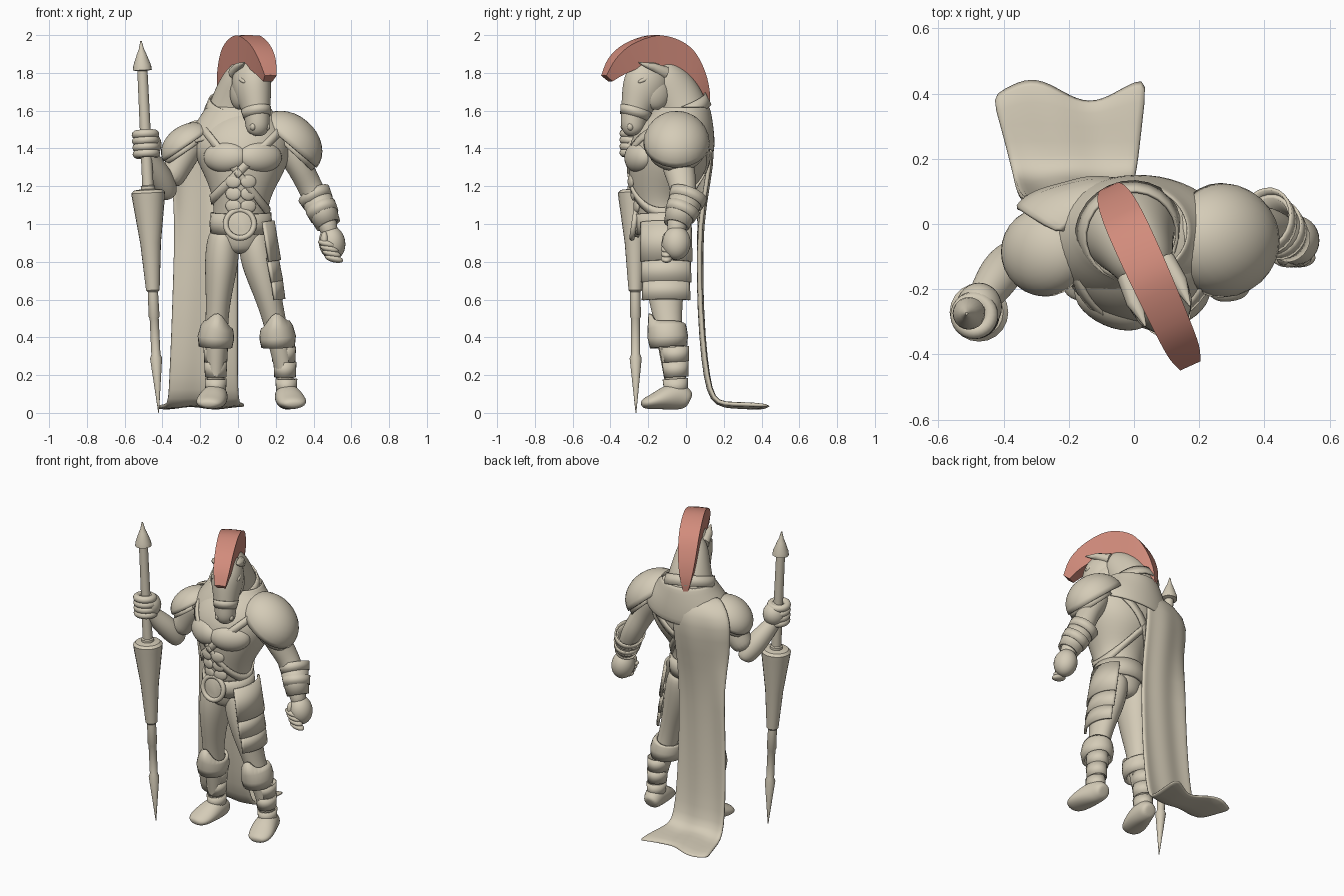
import bpy, bmesh, math
from mathutils import Vector, Matrix
from mathutils.bvhtree import BVHTree


def colour(name, rgb):
    m = bpy.data.materials.new(name)
    m.diffuse_color = (*rgb, 1)
    return m


CLAY = colour("warm_stone", (0.66, 0.60, 0.475))
RED = colour("crest_red", (0.64, 0.26, 0.20))


def finish(name, bm, mat=CLAY, sub=0, thick=0, angle=50):
    bmesh.ops.recalc_face_normals(bm, faces=bm.faces)
    me = bpy.data.meshes.new(name)
    bm.to_mesh(me)
    bm.free()
    ob = bpy.data.objects.new(name, me)
    bpy.context.collection.objects.link(ob)
    me.materials.append(mat)
    if thick:
        s = ob.modifiers.new("thickness", 'SOLIDIFY')
        s.thickness, s.offset = thick, 0
    if sub:
        ob.modifiers.new("smooth", 'SUBSURF').levels = sub
        ob.modifiers["smooth"].render_levels = sub
        for p in me.polygons:
            p.use_smooth = True
    else:
        bpy.ops.object.select_all(action='DESELECT')
        ob.select_set(True)
        bpy.context.view_layer.objects.active = ob
        bpy.ops.object.shade_smooth_by_angle(angle=math.radians(angle))
    return ob


def tube(name, rings, n=16, cap=True, arc=None, peak=0, **kw):
    """Loft ellipses (x, y, z, half width, half depth) along their centres."""
    bm = bmesh.new()
    c = [Vector(r[:3]) for r in rings]
    rows = []
    for i, r in enumerate(rings):
        t = (c[min(i + 1, len(c) - 1)] - c[max(i - 1, 0)]).normalized()
        side = (Vector((1, 0, 0)) - t * t.x).normalized()
        other = t.cross(side)
        row = []
        for k in range(n + 1 if arc else n):
            a = arc[0] + (arc[1] - arc[0]) * k / n if arc else 2 * math.pi * k / n
            p = c[i] + side * r[3] * math.cos(a) + other * r[4] * math.sin(a)
            if peak and i == len(rings) - 1:
                p.z += peak * max(0, -math.sin(a)) ** 4
            row.append(bm.verts.new(p))
        rows.append(row)
    for a, b in zip(rows, rows[1:]):
        for k in range(n):
            j = k + 1 if arc else (k + 1) % n
            bm.faces.new((a[k], a[j], b[j], b[k]))
    if cap and not arc:
        bm.faces.new(rows[0])
        bm.faces.new(rows[-1])
    return finish(name, bm, **kw)


def shell(name, rings, thick=0.014, **kw):
    return tube(name, rings, n=24, cap=False, thick=thick, **kw)


def blob(name, loc, size, rot=(0, 0, 0), half=False, thick=0):
    bm = bmesh.new()
    bmesh.ops.create_uvsphere(bm, u_segments=28, v_segments=16, radius=1)
    if half:
        bmesh.ops.delete(bm, geom=[v for v in bm.verts if v.co.z < -0.01], context='VERTS')
    ob = finish(name, bm, thick=thick)
    turn = Matrix.Rotation(rot[2], 3, 'Z') @ Matrix.Rotation(rot[1], 3, 'Y') @ Matrix.Rotation(rot[0], 3, 'X')
    ob.data.transform(Matrix.LocRotScale(Vector(loc), turn, Vector(size)))
    return ob


def ring(name, loc, major, minor, axis):
    bpy.ops.mesh.primitive_torus_add(major_radius=major, minor_radius=minor, major_segments=28, minor_segments=10)
    ob = bpy.context.object
    ob.name = name
    ob.data.materials.append(CLAY)
    ob.data.shade_smooth()
    ob.data.transform(Matrix.Translation(loc) @ Vector((0, 0, 1)).rotation_difference(Vector(axis)).to_matrix().to_4x4())
    return ob


def curve(values, steps=4):
    """Catmull-Rom resampling of a list of tuples."""
    v = [Vector(p) for p in values]
    out = []
    for i in range(len(v) - 1):
        a, b, c, d = v[max(i - 1, 0)], v[i], v[i + 1], v[min(i + 2, len(v) - 1)]
        for k in range(steps):
            t = k / steps
            out.append(b + (c - a) * (t / 2) + (2 * a - 5 * b + 4 * c - d) * (t * t / 2) + (3 * b - a - 3 * c + d) * (t ** 3 / 2))
    return out + [v[-1]]


# Torso with chest and stomach muscles
torso = tube("torso", [(.01, -.11, .84, .07, .08), (.01, -.11, .88, .13, .12), (.015, -.12, 1, .15, .13),
    (.015, -.13, 1.1, .145, .14), (.02, -.13, 1.2, .178, .172), (.03, -.1, 1.34, .255, .225),
    (.02, -.07, 1.44, .27, .21), (.01, -.045, 1.53, .21, .17), (0, -.03, 1.6, .1, .1)], sub=2)
pecs = [blob("chest_muscle", (.025 + s * .09, -.245, 1.355), (.125, .07, .085), (-.15, 0, s * .42)) for s in (-1, 1)]
for s in (-1, 1):
    for i in range(3):
        blob("stomach_muscle", (.015 + s * .04, -.262 - .015 * i, 1.095 + .065 * i), (.042, .014, .036), (0, 0, s * .25))

# Crossed straps lying on the torso
bpy.context.view_layer.update()
dg = bpy.context.evaluated_depsgraph_get()
trees = [BVHTree.FromObject(o, dg) for o in [torso] + pecs]
for slope in (1, -1.28):
    bm = bmesh.new()
    rows = []
    for k in range(48):
        a = 2 * math.pi * k / 48
        d = Vector((math.cos(a), math.sin(a), slope * math.cos(a))).normalized()
        row = []
        for dz in (-.03, .03):
            o = Vector((.02, -.1, 1.27 + .02 * slope + dz))
            far = max([h[3] for h in (t.ray_cast(o, d) for t in trees) if h[0]] or [.2])
            row.append(bm.verts.new(o + d * (far + .006)))
        rows.append(row)
    for k in range(48):
        a, b = rows[k], rows[(k + 1) % 48]
        bm.faces.new((a[0], b[0], b[1], a[1]))
    finish("chest_strap", bm, thick=.012)

# Belt and round buckle
shell("belt", [(.015, -.12, .95, .152, .137), (.015, -.122, 1, .157, .142), (.015, -.125, 1.06, .152, .145)], .018)
ring("buckle_rim", (.01, -.275, 1), .075, .015, (0, -1, .15))
tube("buckle_plate", [(.01, -.24, 1, .072, .072), (.01, -.275, 1.004, .072, .072), (.01, -.28, 1.004, .05, .05)], n=28)

# Mantle around the shoulders
shell("mantle", [(.01, -.05, 1.42, .285, .2), (.005, -.035, 1.49, .265, .185), (0, -.025, 1.55, .215, .165),
                 (0, -.02, 1.59, .18, .15), (0, -.02, 1.62, .165, .14)], sub=1)

# Legs, knee cuffs, shin bands and boots
legs = {"right": [(-.07, -.11, .97, .07, .1), (-.078, -.11, .92, .088, .12), (-.087, -.115, .8, .093, .12),
                  (-.1, -.11, .65, .072, .098), (-.112, -.1, .5, .06, .072), (-.115, -.08, .35, .062, .07),
                  (-.118, -.06, .2, .045, .058), (-.12, -.05, .08, .045, .05)],
        "left": [(.08, -.1, .97, .07, .1), (.09, -.1, .92, .093, .12), (.11, -.11, .8, .1, .12),
                 (.157, -.11, .63, .073, .098), (.195, -.095, .48, .06, .072), (.225, -.075, .35, .062, .07),
                 (.25, -.055, .2, .045, .058), (.255, -.045, .08, .045, .05)]}
for side, rings in legs.items():
    s = 1 if side == "right" else -1
    off = 0 if s == 1 else .14
    tube(side + "_leg", rings, sub=2)
    kx = -.115 if s == 1 else .208
    shell(side + "_knee_cuff", [(kx - .004 * s, -.092, .35, .08, .09), (kx - .002 * s, -.096, .4, .088, .098),
                                (kx + .004 * s, -.1, .445, .08, .095), (kx + .01 * s, -.1, .465, .07, .09)], .018, peak=.06)
    for z, w in ((.1, .05), (.19, .053), (.27, .057)):
        x = -.118 if s == 1 else .264 - z * .08
        shell(side + "_shin_band", [(x, -.052, z, w, w + .008), (x, -.057, z + .08, w + .004, w + .013)], .008)
    tube(side + "_boot", [(s * x + off, y, z, a, b) for x, y, z, a, b in (
        (-.11, .022, .065, .03, .03), (-.11, .012, .07, .052, .05), (-.115, -.03, .09, .062, .075),
        (-.128, -.1, .083, .077, .068), (-.147, -.17, .06, .08, .042), (-.157, -.215, .05, .066, .031),
        (-.16, -.237, .045, .032, .015))], sub=2)

# Overlapping thigh plates on the left hip
for i, (z0, z1) in enumerate(((.59, .70), (.68, .81), (.79, 1.0))):
    x = .13 - .017 * i
    tube("thigh_plate", [(x, -.105, z0, .115 + .006 * i, .148 + .006 * i), (x - .012 - .01 * i, -.105, z1, .112 + .006 * i, .142 + .006 * i)],
         arc=(-1, 1), thick=.014)

# Left arm hanging, with bracer and fist
tube("left_arm", [(.24, -.05, 1.46, .08, .09), (.28, -.05, 1.4, .09, .1), (.335, -.04, 1.29, .068, .085),
    (.385, -.01, 1.19, .068, .072), (.43, -.02, 1.1, .066, .066), (.475, -.05, 1, .052, .052), (.49, -.055, .93, .045, .048)], sub=2)
shell("left_bracer", [(.478, -.05, .995, .06, .062), (.45, -.03, 1.06, .07, .072), (.41, .005, 1.145, .077, .086)])
shell("left_bracer_rim", [(.458, -.033, 1.045, .074, .078), (.437, -.012, 1.09, .079, .088)], .01)
shell("left_elbow_cuff", [(.425, -.002, 1.115, .078, .09), (.402, .015, 1.16, .086, .098)], .01)
blob("left_fist", (.498, -.05, .9), (.07, .075, .09), (0, -.15, 0))
for i in range(4):
    blob("left_finger", (.472 + .012 * i, -.103, .895 - .026 * i), (.05, .03, .02), (0, .25, 0))
blob("left_thumb", (.458, -.095, .915), (.022, .032, .045))

# Right arm bent up to the lance
tube("right_arm", [(-.23, -.08, 1.46, .07, .08), (-.27, -.08, 1.4, .085, .09), (-.325, -.085, 1.29, .07, .08),
                   (-.37, -.1, 1.21, .068, .07)], sub=2)
tube("right_forearm", [(-.36, -.09, 1.14, .03, .04), (-.37, -.1, 1.165, .057, .06), (-.405, -.145, 1.235, .07, .07),
    (-.445, -.205, 1.31, .058, .06), (-.475, -.25, 1.37, .045, .047), (-.48, -.265, 1.4, .045, .045)], sub=2)
blob("right_hand", (-.475, -.255, 1.42), (.07, .075, .075))
for i in range(4):
    z = 1.372 + .034 * i
    ring("right_finger", (-.42 - .0475 * z, -.28, z), .05, .023, (-.05, .1, 1))

# Shoulder armour domes
blob("left_pauldron", (.265, -.05, 1.425), (.19, .168, .148), (0, .7, 0), True, .016)
blob("left_pauldron_under", (.29, -.05, 1.375), (.135, .14, .13), (0, .75, 0), True, .012)
blob("right_pauldron", (-.27, -.085, 1.415), (.142, .13, .1), (0, -.6, 0), True, .016)
blob("right_pauldron_under", (-.285, -.085, 1.375), (.105, .11, .09), (0, -.6, 0), True, .012)

# Horse head, neck and crest, built facing forward and then turned
head = [tube("neck", [(0, 0, 1.46, .17, .15), (0, -.01, 1.54, .16, .145), (0, -.03, 1.63, .14, .14),
                      (0, -.08, 1.72, .114, .13), (0, -.14, 1.79, .092, .1), (0, -.19, 1.83, .05, .06)], sub=2),
        tube("head", [(0, -.18, 1.865, .03, .05), (0, -.19, 1.84, .065, .09), (0, -.21, 1.78, .1, .13),
                      (0, -.245, 1.71, .102, .13), (0, -.285, 1.63, .08, .09), (0, -.305, 1.56, .066, .07),
                      (0, -.31, 1.51, .066, .066), (0, -.305, 1.48, .05, .045), (0, -.3, 1.47, .02, .02)], sub=2),
        shell("neck_band", [(0, -.015, 1.58, .16, .152), (0, -.04, 1.64, .142, .147)], .01),
        shell("muzzle_band", [(0, -.304, 1.565, .067, .073), (0, -.29, 1.61, .076, .086)], .006)]
for s in (-1, 1):
    head.append(blob("cheek", (s * .055, -.2, 1.69), (.042, .08, .085)))
    head.append(blob("brow", (s * .073, -.275, 1.765), (.018, .04, .014), (.4, 0, 0)))
    head.append(blob("nostril", (s * .042, -.342, 1.515), (.015, .018, .02)))
    head.append(tube("ear", [(s * .065, -.15, 1.8, .03, .035), (s * .075, -.23, 1.832, .026, .022),
                             (s * .075, -.31, 1.855, .003, .003)], n=10))
outer = curve([(-.478, 1.785), (-.43, 1.875), (-.34, 1.95), (-.2, 1.997), (-.08, 1.978), (.02, 1.915), (.09, 1.8), (.125, 1.68), (.125, 1.59)])
inner = curve([(-.44, 1.755), (-.37, 1.795), (-.27, 1.83), (-.16, 1.835), (-.06, 1.81), (.01, 1.755), (.05, 1.69), (.085, 1.62), (.1, 1.58)])
width = curve([(w, 0) for w in (.034, .05, .057, .062, .064, .062, .053, .034, .012)])
bm = bmesh.new()
rows = [[bm.verts.new((x, *p)) for x, p in ((-w[0], o), (0, (o[0], o[1] + .003)), (w[0], o), (w[0] * .8, q), (-w[0] * .8, q))]
        for o, q, w in zip(outer, inner, width)]
for a, b in zip(rows, rows[1:]):
    for k in range(5):
        bm.faces.new((a[k], a[(k + 1) % 5], b[(k + 1) % 5], b[k]))
bm.faces.new(rows[0])
bm.faces.new(rows[-1])
head.append(finish("crest", bm, RED))
turn = Matrix.Translation((-.025, 0, 0)) @ Matrix.Rotation(math.radians(24.5), 4, 'Z')
for ob in head:
    ob.data.transform(turn)

# Cape falling from the right shoulder and trailing on the ground
bm = bmesh.new()
rows = []
path = [(.05, 1.55, -.22, .02), (.115, 1.5, -.33, .01), (.142, 1.41, -.37, .005), (.115, 1.22, -.35, 0), (.075, 1, -.335, 0),
        (.072, .7, -.345, 0), (.085, .4, -.355, 0), (.11, .18, -.365, 0), (.14, .07, -.37, .005),
        (.2, .04, -.385, .015), (.3, .04, -.41, .025), (.415, .032, -.44, .045)]
for i, (y, z, x0, x1) in enumerate(path):
    row = []
    for k in range(13):
        u = k / 12
        fold = .006 * math.sin(u * 11 + i * .35)
        dy = .036 * math.cos(u * 8.5 - 2.2) if i == len(path) - 1 else (fold if 1 < i < 9 else 0)
        if i < 4:
            dy -= .09 * (1 - u) ** 4
        row.append(bm.verts.new((x0 + (x1 - x0) * u, y + dy, z + (fold * 1.2 if i > 8 else 0))))
    rows.append(row)
for a, b in zip(rows, rows[1:]):
    for k in range(12):
        bm.faces.new((a[k], a[k + 1], b[k + 1], b[k]))
finish("cape", bm, thick=.024, sub=1)

# Lance, slightly leaning
profile = [(0, .002), (.29, .032), (.31, .024), (.5, .024), (.51, .029), (.64, .027), (.65, .036), (.9, .055), (1.13, .086),
           (1.165, .09), (1.18, .075), (1.185, .038), (1.2, .038), (1.205, .03), (1.81, .027), (1.815, .05),
           (1.84, .047), (1.9, .025), (1.925, .014), (1.968, .004)]
tube("lance", [(-.42 - .0475 * z, -.265 - .005 * z, z, r, r) for z, r in profile], n=20, angle=35)
